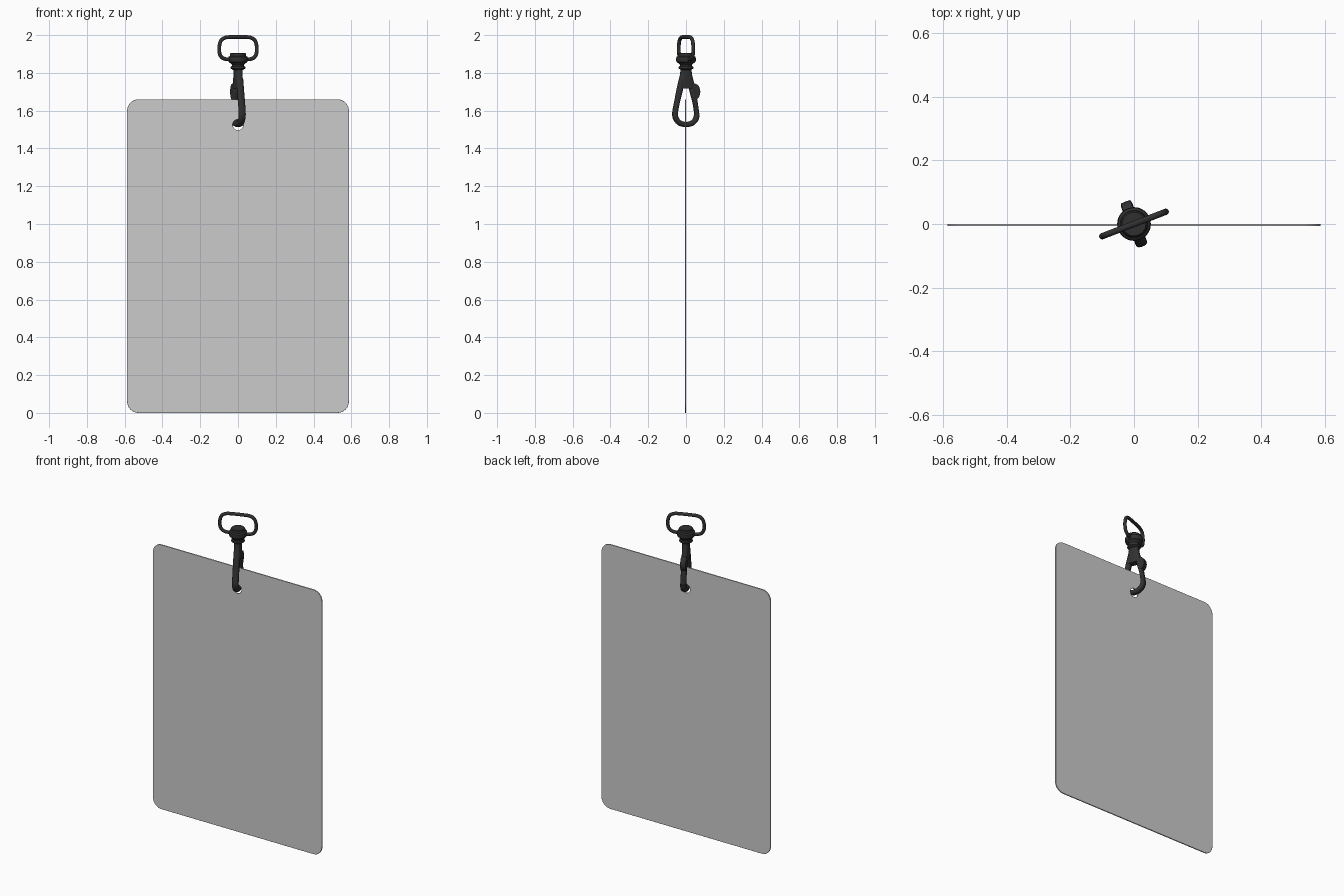
import bpy, bmesh, math
from mathutils import Vector, Matrix

if "Cube" in bpy.data.objects:
    bpy.data.objects.remove(bpy.data.objects["Cube"])

TURN = Matrix.Rotation(math.radians(21), 4, 'Z')   # clip is twisted about the vertical
dark = bpy.data.materials.new("dark_metal")
dark.diffuse_color = (0.03, 0.03, 0.03, 1)
dark.use_nodes = True
dark.node_tree.nodes["Principled BSDF"].inputs["Base Color"].default_value = dark.diffuse_color
clear = bpy.data.materials.new("translucent_grey")
clear.diffuse_color = (0.53, 0.53, 0.53, 0.4)
clear.use_nodes = True
clear.node_tree.nodes["Principled BSDF"].inputs["Base Color"].default_value = clear.diffuse_color


def finish(name, bm, mat=dark, angle=40):
    bmesh.ops.recalc_face_normals(bm, faces=bm.faces)
    me = bpy.data.meshes.new(name)
    bm.to_mesh(me)
    bm.free()
    ob = bpy.data.objects.new(name, me)
    bpy.context.collection.objects.link(ob)
    me.materials.append(mat)
    ob.matrix_world = TURN
    bpy.ops.object.select_all(action='DESELECT')
    bpy.context.view_layer.objects.active = ob
    ob.select_set(True)
    bpy.ops.object.shade_smooth_by_angle(angle=math.radians(angle))
    return ob


def spline(pts, steps=6):
    """Catmull-Rom through rows of numbers."""
    p = [Vector(q) for q in pts]
    p = [2 * p[0] - p[1]] + p + [2 * p[-1] - p[-2]]
    out = []
    for i in range(1, len(p) - 2):
        a, b, c, d = p[i - 1:i + 3]
        for k in range(steps):
            t = k / steps
            out.append(0.5 * (2 * b + (c - a) * t + (2 * a - 5 * b + 4 * c - d) * t * t
                              + (3 * b - a - 3 * c + d) * t ** 3))
    return out + [p[-2]]


def sweep(name, pts, axis, depth, n=16, power=1.0, steps=6):
    """Sweep a rounded section along (offset, z, half width) points in the axis-z plane."""
    axis = Vector(axis)
    side = axis.cross(Vector((0, 0, 1)))
    path = spline(pts, steps)
    bm = bmesh.new()
    rings = []
    for i, q in enumerate(path):
        d = path[min(i + 1, len(path) - 1)] - path[max(i - 1, 0)]
        t = (axis * d[0] + Vector((0, 0, d[1]))).normalized()
        nrm = side.cross(t)
        c = axis * q[0] + Vector((0, 0, q[1]))
        ring = []
        for k in range(n):
            a = 2 * math.pi * (k + 0.5) / n
            ca, sa = (math.copysign(abs(f) ** power, f) for f in (math.cos(a), math.sin(a)))
            ring.append(bm.verts.new(c + nrm * q[2] * ca + side * depth * sa))
        rings.append(ring)
    for r, s in zip(rings, rings[1:]):
        for k in range(n):
            bm.faces.new((r[k], r[(k + 1) % n], s[(k + 1) % n], s[k]))
    bm.faces.new(rings[0])
    bm.faces.new(rings[-1])
    return finish(name, bm)


def lathe(name, prof, n=32):
    bm = bmesh.new()
    rings = [[bm.verts.new((r * math.cos(2 * math.pi * k / n), r * math.sin(2 * math.pi * k / n), z))
              for k in range(n)] for r, z in prof]
    for r, s in zip(rings, rings[1:]):
        for k in range(n):
            bm.faces.new((r[k], r[(k + 1) % n], s[(k + 1) % n], s[k]))
    bm.faces.new(rings[0])
    bm.faces.new(rings[-1])
    return finish(name, bm, angle=30)


# Card: rounded outline with a punched hole
cu = bpy.data.curves.new("card", 'CURVE')
cu.dimensions, cu.fill_mode = '2D', 'BOTH'
cu.extrude, cu.bevel_depth, cu.bevel_resolution, cu.offset = 0.0025, 0.001, 1, -0.001
W, H, R = 0.587, 1.66, 0.06
outline = []
for cx, cz, a0 in ((W - R, H - R, 0), (R - W, H - R, 90), (R - W, R, 180), (W - R, R, 270)):
    for k in range(9):
        a = math.radians(a0 + k * 11.25)
        outline.append((cx + R * math.cos(a), cz + R * math.sin(a)))
hole = [(0.028 * math.cos(k * math.pi / 16), 1.525 + 0.028 * math.sin(k * math.pi / 16)) for k in range(32)]
for loop in (outline, hole):
    sp = cu.splines.new('POLY')
    sp.points.add(len(loop) - 1)
    for p, (x, z) in zip(sp.points, loop):
        p.co = (x, z, 0, 1)
    sp.use_cyclic_u = True
card = bpy.data.objects.new("card", cu)
bpy.context.collection.objects.link(card)
card.rotation_euler.x = math.pi / 2
card.location.y = -0.003
cu.materials.append(clear)
bpy.context.view_layer.objects.active = card
card.select_set(True)
bpy.ops.object.convert(target='MESH')

# Strap loop: D-shaped wire ring
half = [(0.035, 1.872), (0.075, 1.874), (0.1, 1.892), (0.107, 1.93), (0.097, 1.97), (0.07, 1.987), (0.03, 1.99)]
pts = [(-x, z, 0.010) for x, z in half] + [(x, z, 0.010) for x, z in reversed(half)]
sweep("strap_loop", pts, (1, 0, 0), 0.010)

# Swivel hub with neck and collar
lathe("swivel_hub", [(0.037, 1.906), (0.041, 1.902), (0.043, 1.89), (0.051, 1.884), (0.053, 1.868),
                     (0.049, 1.857), (0.038, 1.850), (0.033, 1.844), (0.033, 1.836), (0.038, 1.834),
                     (0.039, 1.824), (0.034, 1.820), (0.028, 1.816)])

# Flaring clip body above the opening
sweep("clip_body", [(0, 1.825, 0.028), (0, 1.79, 0.033), (0, 1.75, 0.043), (0, 1.717, 0.049)],
      (0, 1, 0), 0.02, 20, 0.7)

# Hook: front arm down and around the bottom
sweep("hook", [(-0.026, 1.765, 0.012), (-0.036, 1.71, 0.016), (-0.050, 1.65, 0.014), (-0.062, 1.585, 0.014),
               (-0.054, 1.553, 0.014), (-0.032, 1.533, 0.014), (0, 1.527, 0.014), (0.032, 1.533, 0.014),
               (0.054, 1.553, 0.014), (0.062, 1.58, 0.014)], (0, 1, 0), 0.019, 16, 0.8)

# Sprung gate closing the back side
sweep("gate", [(0.062, 1.579, 0.012), (0.050, 1.65, 0.013), (0.036, 1.71, 0.016), (0.028, 1.76, 0.012)],
      (0, 1, 0), 0.017, 16, 0.8)

# Thumb knob on the gate
bm = bmesh.new()
bmesh.ops.create_cone(bm, cap_ends=True, segments=24, radius1=0.032, radius2=0.032, depth=0.032,
                      matrix=Matrix.Translation((0, 0.043, 1.70)) @ Matrix.Diagonal((1, 1, 1.35, 1))
                      @ Matrix.Rotation(math.pi / 2, 4, 'Y'))
# keep only the outward part so the hook opening stays clear
bmesh.ops.bisect_plane(bm, geom=bm.verts[:] + bm.edges[:] + bm.faces[:], plane_co=(0, 0.037, 1.71),
                       plane_no=(0, 1, 0.23), clear_inner=True)
bmesh.ops.holes_fill(bm, edges=[e for e in bm.edges if e.is_boundary])
finish("thumb_knob", bm)
